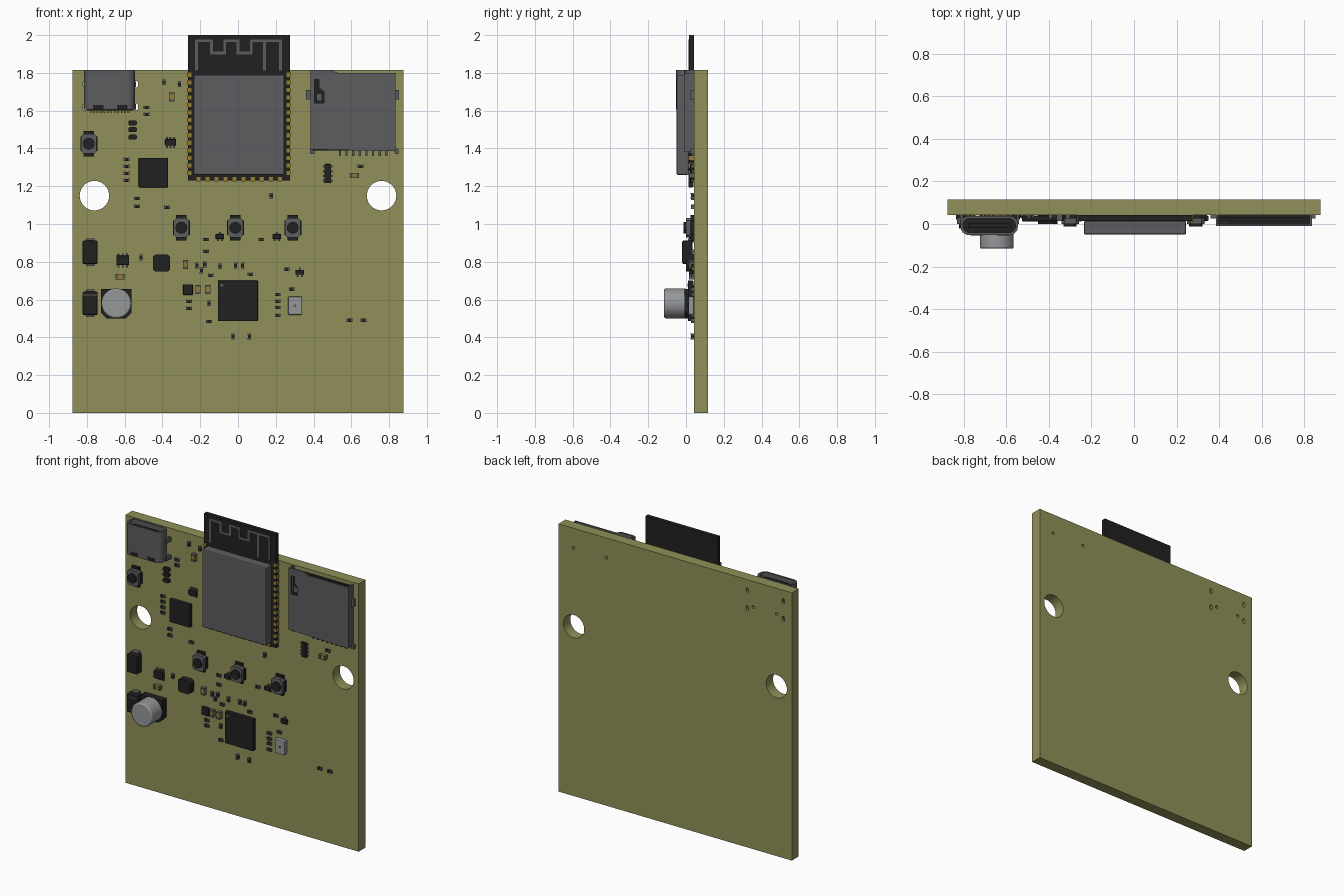
import bpy, bmesh
from math import pi, cos, sin
from mathutils import Matrix

if "Cube" in bpy.data.objects:
    bpy.data.objects.remove(bpy.data.objects["Cube"])


def material(name, r, g, b):
    m = bpy.data.materials.new(name)
    m.diffuse_color = (r, g, b, 1)
    m.use_nodes = True
    m.node_tree.nodes["Principled BSDF"].inputs["Base Color"].default_value = m.diffuse_color
    return m


OLIVE = material("olive_board", 0.28, 0.28, 0.1)
BLACK = material("black_plastic", 0.015, 0.015, 0.015)
METAL = material("dark_metal", 0.11, 0.11, 0.115)
LIGHT = material("light_metal", 0.3, 0.31, 0.32)
GOLD = material("gold", 0.3, 0.2, 0.03)
FACE = 0.042  # y of the board's front face


def finish(bm, name, mat, bevel=0):
    me = bpy.data.meshes.new(name)
    bm.to_mesh(me)
    bm.free()
    ob = bpy.data.objects.new(name, me)
    bpy.context.collection.objects.link(ob)
    me.materials.append(mat)
    if bevel:
        mod = ob.modifiers.new("bevel", 'BEVEL')
        mod.width, mod.segments, mod.limit_method = bevel, 2, 'ANGLE'
    return ob


def boxes(name, specs, mat, bevel=0):
    """One object of boxes given as (x0, x1, y0, y1, z0, z1)."""
    bm = bmesh.new()
    for x0, x1, y0, y1, z0, z1 in specs:
        m = Matrix.Translation(((x0 + x1) / 2, (y0 + y1) / 2, (z0 + z1) / 2))
        bmesh.ops.create_cube(bm, size=1, matrix=m @ Matrix.Diagonal((x1 - x0, y1 - y0, z1 - z0, 1)))
    return finish(bm, name, mat, bevel)


def block(x, z, w, h, y0, y1=FACE):
    return (x - w / 2, x + w / 2, y0, y1, z - h / 2, z + h / 2)


def smooth(ob):
    bpy.ops.object.select_all(action='DESELECT')
    ob.select_set(True)
    bpy.context.view_layer.objects.active = ob
    bpy.ops.object.shade_smooth_by_angle(angle=pi / 6)


def cylinder(name, x, z, r, y0, y1, mat, segs=32, bevel=0):
    bm = bmesh.new()
    m = Matrix.Translation((x, (y0 + y1) / 2, z)) @ Matrix.Rotation(pi / 2, 4, 'X')
    bmesh.ops.create_cone(bm, cap_ends=True, segments=segs, radius1=r, radius2=r, depth=y1 - y0, matrix=m)
    ob = finish(bm, name, mat, bevel)
    smooth(ob)
    return ob


def rrect(cx, cy, w, h, r, n=6):
    """Rounded rectangle; n=1 gives chamfered corners."""
    pts = []
    for k, (sx, sy) in enumerate([(1, 1), (-1, 1), (-1, -1), (1, -1)]):
        for i in range(n + 1):
            a = pi / 2 * (k + i / n)
            pts.append((cx + sx * (w / 2 - r) + r * cos(a), cy + sy * (h / 2 - r) + r * sin(a)))
    return pts


def plate(name, loops, a, b, mat, axis='Y'):
    """Outline with holes, extruded from a to b along the axis."""
    cu = bpy.data.curves.new(name, 'CURVE')
    cu.dimensions, cu.fill_mode, cu.extrude = '2D', 'BOTH', (b - a) / 2
    for pts in loops:
        sp = cu.splines.new('POLY')
        sp.points.add(len(pts) - 1)
        for p, (u, v) in zip(sp.points, pts):
            p.co = (u, v, 0, 1)
        sp.use_cyclic_u = True
    ob = bpy.data.objects.new(name, cu)
    bpy.context.collection.objects.link(ob)
    cu.materials.append(mat)
    if axis == 'Y':
        ob.rotation_euler.x = pi / 2
        ob.location.y = (a + b) / 2
    else:
        ob.location.z = (a + b) / 2
    bpy.ops.object.select_all(action='DESELECT')
    ob.select_set(True)
    bpy.context.view_layer.objects.active = ob
    bpy.ops.object.convert(target='MESH')
    bm = bmesh.new()
    bm.from_mesh(ob.data)
    bmesh.ops.remove_doubles(bm, verts=bm.verts, dist=1e-5)
    bmesh.ops.recalc_face_normals(bm, faces=bm.faces)
    bm.to_mesh(ob.data)
    bm.free()
    smooth(ob)
    return ob


def chip(name, x, z, w, h, y0, top=0, bottom=0, sides=0):
    """Black package with little metal legs."""
    boxes(name, [block(x, z, w, h, y0, FACE - 0.003)], BLACK, 0.004)
    legs = []
    for count, s in ((top, 1), (bottom, -1)):
        legs += [block(x + w * ((i + 0.5) / count - 0.5), z + s * h / 2, 0.01, 0.024, 0.03) for i in range(count)]
    for s in (-1, 1):
        legs += [block(x + s * w / 2, z + h * ((i + 0.5) / sides - 0.5), 0.016, 0.012, 0.03) for i in range(sides)]
    if legs:
        boxes(name + "_legs", legs, METAL)


# Board with mounting holes and small locating holes
holes = [rrect(s * 0.76, 1.15, 0.156, 0.156, 0.078, 10) for s in (-1, 1)]
holes += [rrect(x, z, 0.02, 0.036, 0.01, 4) for x in (-0.81, -0.54) for z in (1.62, 1.74)]
holes += [rrect(x, z, 0.02, 0.02, 0.01, 3) for x, z in ((-0.76, 1.64), (-0.585, 1.64), (0.763, 1.68), (0.516, 1.68))]
plate("board", [[(-0.875, 0), (0.875, 0), (0.875, 1.815), (-0.875, 1.815)]] + holes, FACE, 0.116, OLIVE)

# Wireless module: carrier, shield can, antenna trace, edge pads
boxes("module_carrier", [(-0.265, 0.275, 0.015, FACE, 1.23, 2.0)], BLACK)
boxes("module_shield", [(-0.235, 0.245, -0.05, 0.015, 1.26, 1.79)], METAL, 0.008)
path = [(-0.22, 1.82), (-0.22, 1.97), (-0.14, 1.97), (-0.14, 1.905), (-0.07, 1.905), (-0.07, 1.97), (0, 1.97),
        (0, 1.905), (0.07, 1.905), (0.07, 1.97), (0.225, 1.97), (0.225, 1.82)]
segs = list(zip(path, path[1:])) + [((0.14, 1.97), (0.14, 1.82))]
boxes("antenna_trace", [(min(a[0], b[0]) - 0.007, max(a[0], b[0]) + 0.007, 0.013, 0.016,
                         min(a[1], b[1]) - 0.007, max(a[1], b[1]) + 0.007) for a, b in segs], METAL)
pads = [block(0.005 + s * 0.263, 1.27 + 0.04 * i, 0.022, 0.022, 0.012) for s in (-1, 1) for i in range(14)]
pads += [block(-0.21 + 0.048 * i, 1.237, 0.022, 0.022, 0.012) for i in range(10)]
boxes("module_pads", pads, GOLD)

# Charging port: hollow rounded shell, insert, tongue, contacts, mounting legs
plate("port_shell", [rrect(-0.68, -0.007, 0.27, 0.09, 0.04), rrect(-0.68, -0.007, 0.246, 0.066, 0.03)],
      1.605, 1.815, METAL, 'Z')
plate("port_insert", [rrect(-0.68, -0.007, 0.246, 0.066, 0.03)], 1.6, 1.66, BLACK, 'Z')
boxes("port_tongue", [(-0.78, -0.58, -0.018, 0.004, 1.65, 1.795)], BLACK)
boxes("port_slots", [block(x, 1.62, 0.055, 0.022, -0.053, -0.04) for x in (-0.74, -0.613)], BLACK)
boxes("port_contacts", [block(-0.78 + 0.0182 * i, 1.598, 0.009, 0.022, 0.03) for i in range(12)], GOLD)
boxes("port_legs", [block(x, z, 0.014, 0.03, 0.0, 0.1) for x in (-0.81, -0.546) for z in (1.62, 1.74)], METAL)

# Memory card socket: cover with cut-out, walls, base, tabs, pins
cover = [(0.385, 1.395), (0.835, 1.385), (0.835, 1.8), (0.53, 1.8), (0.49, 1.815), (0.385, 1.815)]
slot = [(0.405, 1.64), (0.455, 1.64), (0.455, 1.7), (0.43, 1.72), (0.43, 1.765), (0.405, 1.765)]
plate("card_cover", [cover, slot], -0.01, 0.0, METAL)
boxes("card_walls", [(0.385, 0.395, 0, FACE, 1.395, 1.815), (0.825, 0.835, 0, FACE, 1.385, 1.8)], METAL)
boxes("card_base", [(0.395, 0.825, 0.028, FACE, 1.39, 1.79), (0.395, 0.825, 0, 0.03, 1.39, 1.42)], BLACK)
boxes("card_spring", [(0.415, 0.445, 0.004, 0.012, 1.65, 1.69)], METAL)
boxes("card_tabs", [(0.36, 0.385, 0.025, FACE, 1.66, 1.71), (0.835, 0.852, 0.025, FACE, 1.66, 1.71),
                    (0.38, 0.405, 0.025, FACE, 1.37, 1.4), (0.83, 0.85, 0.025, FACE, 1.37, 1.4)], METAL)
boxes("card_pins", [block(0.54 + 0.035 * i, 1.375, 0.012, 0.03, 0.028) for i in range(8)], METAL)

# Push buttons
for i, (x, z) in enumerate([(-0.3, 0.98), (-0.014, 0.98), (0.29, 0.98), (-0.79, 1.425)]):
    plate(f"button_{i}_case", [rrect(x, z, 0.082, 0.105, 0.014, 1)], 0.0, 0.03, METAL)
    boxes(f"button_{i}_feet", [block(x, z, 0.09, 0.075, 0.02), block(x, z, 0.055, 0.135, 0.025)], BLACK)
    cylinder(f"button_{i}_plunger", x, z, 0.031, -0.012, 0.0, BLACK, 24)

# Electrolytic capacitor
plate("capacitor_base", [[(-0.725, 0.655), (-0.725, 0.53), (-0.695, 0.5), (-0.595, 0.5), (-0.565, 0.53),
                          (-0.565, 0.655)]], -0.008, FACE, BLACK)
cylinder("capacitor_can", -0.644, 0.58, 0.079, -0.116, 0.0, LIGHT, 48, 0.008)

# Power diodes and inductor
for i, z in enumerate((0.85, 0.58)):
    boxes(f"diode_{i}", [block(-0.783, z, 0.08, 0.125, -0.02, 0.035)], BLACK, 0.008)
    boxes(f"diode_{i}_ends", [block(-0.783, z + s * 0.062, 0.045, 0.02, 0.01) for s in (-1, 1)], METAL)
boxes("diode_stripe", [block(-0.783, 0.625, 0.078, 0.006, -0.0215, 0)], METAL)
plate("inductor", [rrect(-0.405, 0.793, 0.09, 0.09, 0.018, 4)], 0.0, FACE, BLACK)

# Chips
chip("main_processor", -0.001, 0.593, 0.212, 0.215, 0.01)
cylinder("processor_pin_mark", -0.086, 0.676, 0.008, 0.0085, 0.012, METAL, 16)
chip("interface_chip", -0.448, 1.272, 0.155, 0.155, 0.012)
chip("memory_chip", -0.265, 0.653, 0.052, 0.056, 0.02)
chip("regulator", -0.61, 0.808, 0.068, 0.05, 0.012, 3, 3)
chip("protection_chip", -0.357, 1.432, 0.058, 0.034, 0.015, 3, 3)
chip("resistor_array", 0.475, 1.267, 0.036, 0.1, 0.022, sides=4)
for i, (x, z) in enumerate([(-0.096, 0.934), (0.205, 0.934), (0.327, 0.745)]):
    chip(f"transistor_{i}", x, z, 0.045, 0.025, 0.015, 1, 2)
for i, z in enumerate((1.535, 1.5, 1.46)):
    plate(f"signal_diode_{i}", [rrect(-0.558, z, 0.046, 0.026, 0.01, 3)], 0.022, FACE, BLACK)

# Crystal
boxes("crystal", [block(0.302, 0.567, 0.075, 0.096, 0.012)], LIGHT, 0.006)
cylinder("crystal_mark", 0.302, 0.567, 0.008, 0.01, 0.013, METAL, 16)


# Small two-ended parts: body plus end caps
def passives(name, spots, w, h, y0, mat):
    """Spots are (x, z, upright)."""
    bodies, caps = [], []
    for x, z, up in spots:
        bodies.append(block(x, z, h, w, y0 + 0.002) if up else block(x, z, w, h, y0 + 0.002))
        for s in (-0.38, 0.38):
            caps.append(block(x, z + s * w, h + 0.001, w * 0.26, y0) if up
                        else block(x + s * w, z, w * 0.26, h + 0.001, y0))
    boxes(name + "_bodies", bodies, mat)
    boxes(name + "_ends", caps, METAL)


columns = [(-0.484, (1.617, 1.58)), (-0.59, (1.342, 1.305, 1.268, 1.231)), (-0.535, (1.135, 1.093)),
           (-0.376, (1.088,)), (0.649, (1.305,)), (-0.17, (0.918, 0.855)), (0.123, (0.918,)), (-0.144, (0.728,)),
           (0.065, (0.733,)), (0.258, (0.76,)), (0.284, (0.654,)), (-0.26, (0.59, 0.553)), (-0.154, (0.484,)),
           (0.21, (0.627, 0.59, 0.558, 0.516)), (0.59, (0.49,)), (0.665, (0.49,))]
passives("flat_resistors", [(x, z, False) for x, zs in columns for z in zs], 0.03, 0.017, 0.027, BLACK)
upright = [(-0.392, 1.75), (-0.31, 1.74), (0.176, 1.15), (-0.513, 0.823), (-0.218, 0.78), (-0.194, 0.754),
           (-0.176, 0.786), (-0.096, 0.776), (-0.012, 0.78), (0.025, 0.78), (-0.154, 0.58), (-0.027, 0.405),
           (0.06, 0.405)]
passives("upright_resistors", [(x, z, True) for x, z in upright], 0.03, 0.016, 0.025, BLACK)
passives("ceramic_capacitors", [(-0.212, 0.654, 1), (-0.16, 0.654, 1), (-0.278, 0.786, 1), (-0.35, 1.673, 1),
                                (0.617, 1.257, 0), (-0.624, 0.72, 0)], 0.046, 0.027, 0.015, GOLD)
